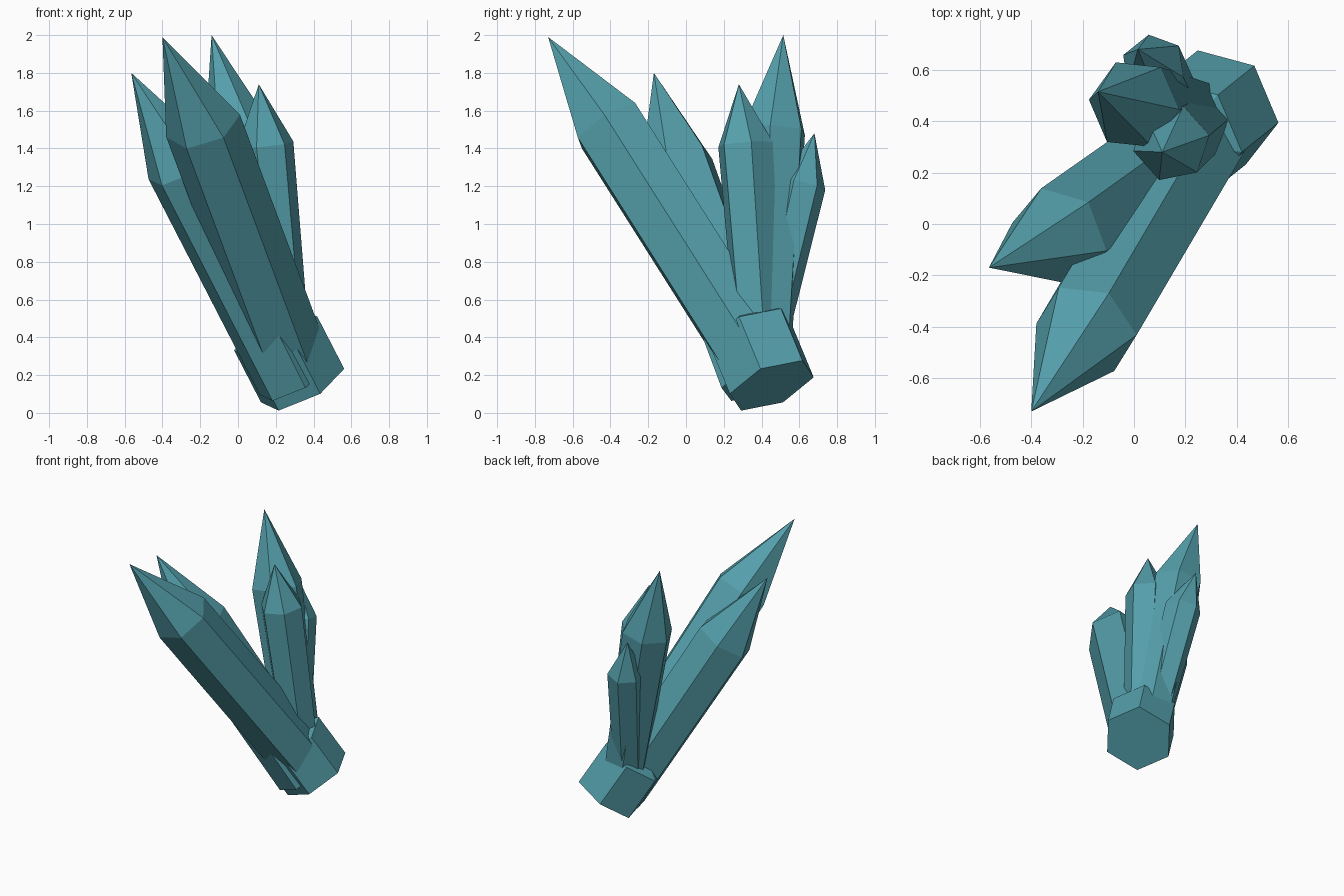
import bpy, bmesh, math
from mathutils import Vector

cube = bpy.data.objects.get("Cube")
if cube:
    bpy.data.objects.remove(cube, do_unlink=True)

teal = bpy.data.materials.new("teal_crystal")
teal.use_nodes = True
teal.diffuse_color = (0.09, 0.35, 0.41, 1)
teal.node_tree.nodes["Principled BSDF"].inputs["Base Color"].default_value = teal.diffuse_color


def crystal(name, shoulder, axis, length, radius, corner, tip, taper=1.0):
    """Six-sided shaft ending at the shoulder, with a pointed tip.
    corner is the rough direction from the axis to one vertical edge."""
    shoulder, axis = Vector(shoulder), Vector(axis).normalized()
    u = Vector(corner)
    u = (u - axis * u.dot(axis)).normalized()
    v = axis.cross(u)
    bm = bmesh.new()

    def ring(centre, r):
        angles = [math.tau * i / 6 for i in range(6)]
        return [bm.verts.new(centre + r * (u * math.cos(a) + v * math.sin(a))) for a in angles]

    low = ring(shoulder - axis * length, radius * taper)
    high = ring(shoulder, radius)
    point = bm.verts.new(tip)
    for i in range(6):
        j = (i + 1) % 6
        bm.faces.new((low[i], low[j], high[j], high[i]))
        bm.faces.new((high[i], high[j], point))
    bm.faces.new(low[::-1])
    mesh = bpy.data.meshes.new(name)
    bm.to_mesh(mesh)
    bm.free()
    mesh.materials.append(teal)
    obj = bpy.data.objects.new(name, mesh)
    bpy.context.collection.objects.link(obj)
    return obj


# Short stub that the cluster grows from
crystal("root_stub", (0.20, 0.34, 0.42), (-0.43, -0.345, 0.834), 0.33, 0.245,
        (0.22, -0.06, 0.09), (0.15, 0.31, 0.55))
# Two long crystals leaning forward
crystal("main_crystal", (-0.185, -0.41, 1.52), (-0.30, -0.51, 0.805), 1.58, 0.205,
        (-0.195, 0.02, -0.055), (-0.40, -0.73, 1.99))
crystal("side_crystal", (-0.29, -0.05, 1.31), (-0.43, -0.31, 0.85), 1.35, 0.205,
        (-0.19, 0.05, -0.06), (-0.565, -0.17, 1.80), 0.95)
# Upright crystals at the back
crystal("tall_back_crystal", (0.0, 0.465, 1.49), (-0.19, 0.04, 0.98), 1.15, 0.18,
        (-0.18, 0.02, 0), (-0.14, 0.515, 2.0), 0.85)
crystal("right_back_crystal", (0.145, 0.315, 1.42), (-0.10, -0.07, 0.99), 1.08, 0.152,
        (-0.045, -0.135, 0), (0.11, 0.28, 1.74), 0.85)
crystal("small_back_crystal", (0.075, 0.615, 1.21), (-0.12, 0.22, 0.96), 0.9, 0.127,
        (-0.02, 0.12, 0), (0.015, 0.68, 1.48), 0.85)
